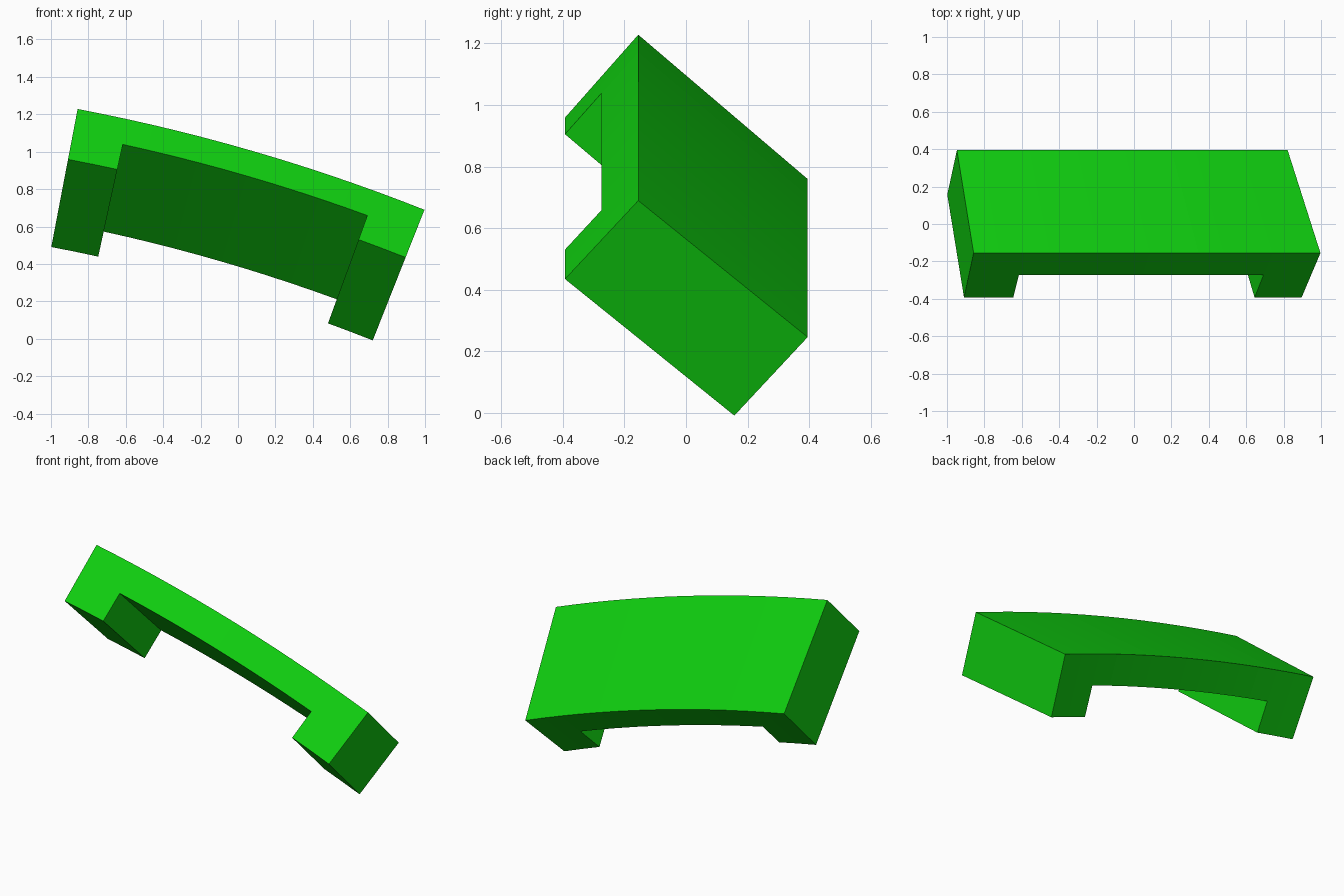
import bpy, bmesh, math
from mathutils import Vector

cube = bpy.data.objects.get("Cube")
if cube:
    bpy.data.objects.remove(cube, do_unlink=True)

# Arc about an axis parallel to y
CX, CZ, R = -2.78, -8.85, 10.26
START, END = math.radians(10.8), math.radians(21.6)
SEGMENTS, FOOT_SEGMENTS = 14, 2

# Tilted cross-section as (depth below the outer arc, y)
FRONT_TOP, BACK_TOP = Vector((0.0, -0.155)), Vector((0.477, 0.395))
DOWN = Vector((0.274, -0.238))       # full height, half slab and half foot
SECTION = [FRONT_TOP, BACK_TOP, BACK_TOP + DOWN / 2, FRONT_TOP + DOWN / 2]


def on_arc(point, angle):
    r = R - point.x
    return Vector((CX + r * math.sin(angle), point.y, CZ + r * math.cos(angle)))


green = bpy.data.materials.new("bright green")
green.use_nodes = True
colour = (0.005, 0.62, 0.005, 1.0)
green.diffuse_color = colour
green.node_tree.nodes["Principled BSDF"].inputs["Base Color"].default_value = colour

# Curved slab swept along the arc
bm = bmesh.new()
angles = [START + (END - START) * i / SEGMENTS for i in range(SEGMENTS + 1)]
rings = [[bm.verts.new(on_arc(p, a)) for p in SECTION] for a in angles]
inner = []
for a, b in zip(rings, rings[1:]):
    for k in range(4):
        face = bm.faces.new((a[k], a[(k + 1) % 4], b[(k + 1) % 4], b[k]))
        if k == 2:
            inner.append(face)
bm.faces.new(rings[0])
bm.faces.new(rings[-1])
bmesh.ops.recalc_face_normals(bm, faces=bm.faces)

# Feet extruded from the inner face at each end
for faces in (inner[:FOOT_SEGMENTS], inner[-FOOT_SEGMENTS:]):
    result = bmesh.ops.extrude_face_region(bm, geom=faces)
    for v in result["geom"]:
        if isinstance(v, bmesh.types.BMVert):
            angle = math.atan2(v.co.x - CX, v.co.z - CZ)
            v.co += on_arc(DOWN / 2, angle) - on_arc(Vector((0, 0)), angle)
    old = [f for f in faces if f.is_valid]
    if old:
        bmesh.ops.delete(bm, geom=old, context='FACES')
bmesh.ops.recalc_face_normals(bm, faces=bm.faces)

mesh = bpy.data.meshes.new("curved_bracket")
bm.to_mesh(mesh)
bm.free()
mesh.materials.append(green)
bracket = bpy.data.objects.new("curved_bracket", mesh)
bpy.context.collection.objects.link(bracket)
